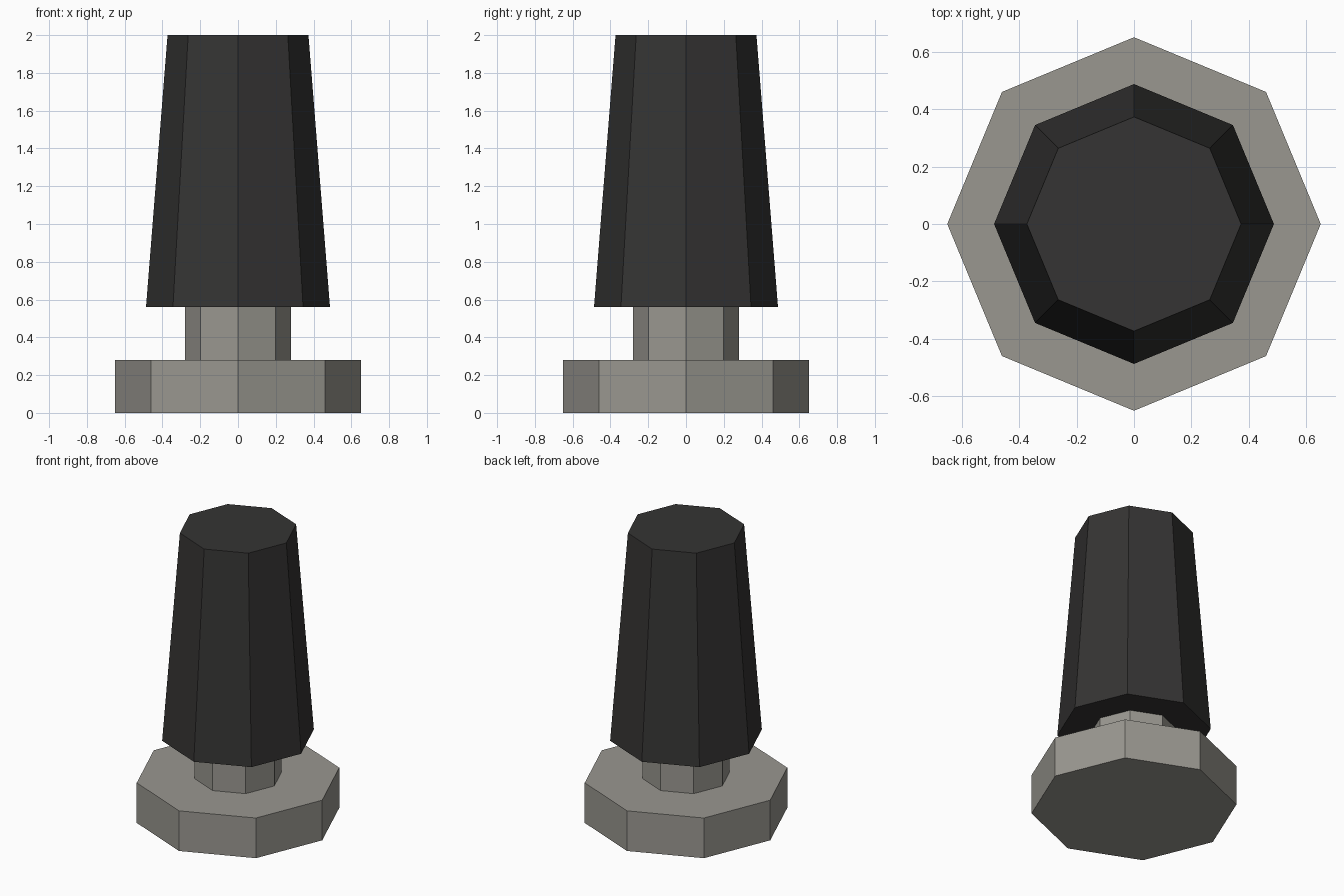
import bpy

if "Cube" in bpy.data.objects:
    bpy.data.objects.remove(bpy.data.objects["Cube"])


def material(name, color):
    mat = bpy.data.materials.new(name)
    mat.diffuse_color = (*color, 1.0)
    mat.use_nodes = True
    mat.node_tree.nodes["Principled BSDF"].inputs["Base Color"].default_value = mat.diffuse_color
    return mat


def octagon(name, r_bottom, r_top, z0, z1, mat):
    # Eight-sided solid with corners on the x and y axes
    bpy.ops.mesh.primitive_cone_add(vertices=8, radius1=r_bottom, radius2=r_top,
                                    depth=z1 - z0, location=(0, 0, (z0 + z1) / 2))
    obj = bpy.context.object
    obj.name = name
    obj.data.materials.append(mat)
    return obj


metal = material("warm_grey", (0.32, 0.31, 0.28))
rubber = material("near_black", (0.035, 0.034, 0.033))

# Wide foot, narrow neck, tapered grip
octagon("base", 0.65, 0.65, 0.0, 0.28, metal)
octagon("neck", 0.28, 0.28, 0.28, 0.56, metal)
octagon("grip", 0.487, 0.373, 0.56, 2.0, rubber)
